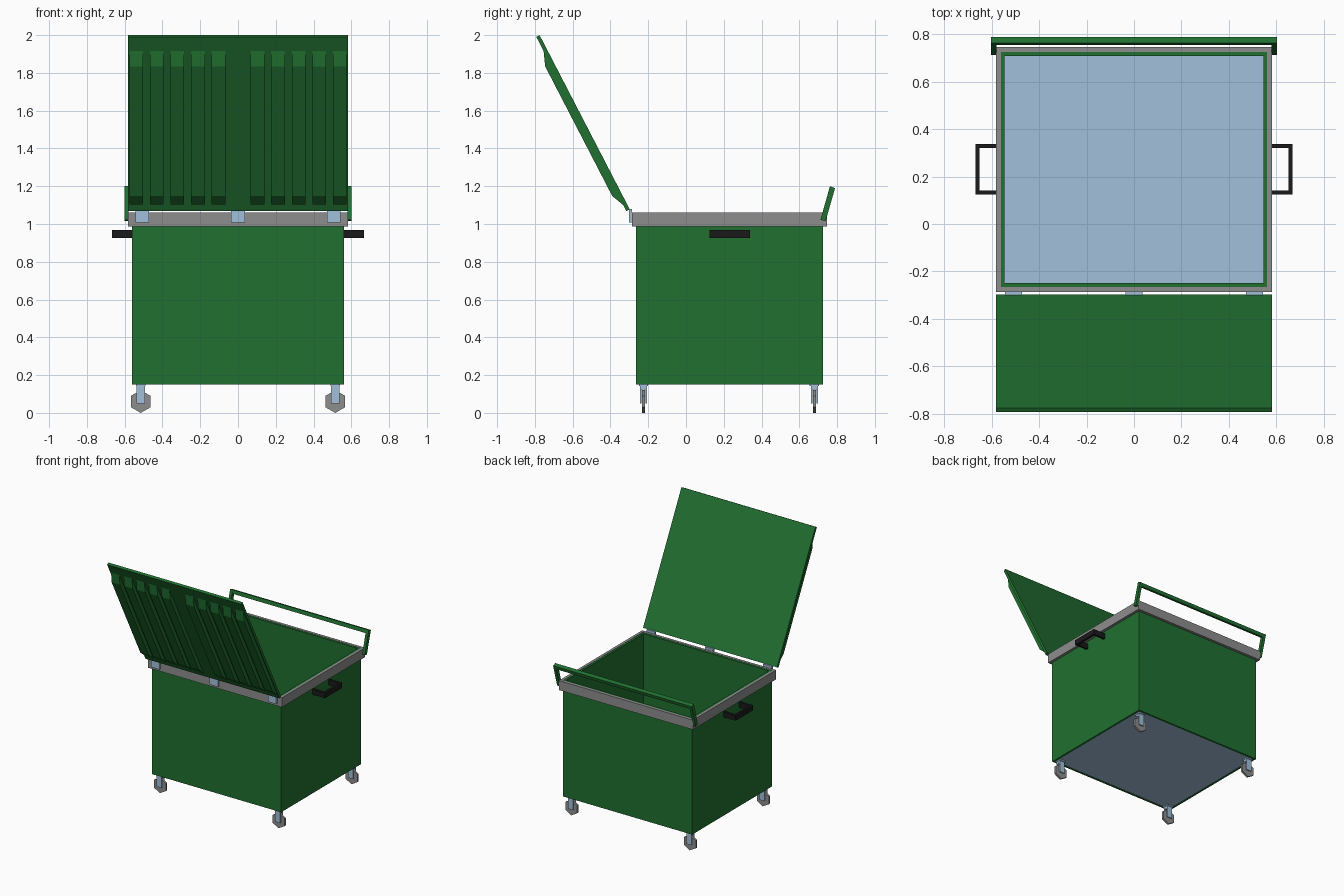
import bpy, bmesh, math
from mathutils import Vector

if "Cube" in bpy.data.objects:
    bpy.data.objects.remove(bpy.data.objects["Cube"])


def material(name, rgb):
    m = bpy.data.materials.new(name)
    m.diffuse_color = (*rgb, 1)
    m.use_nodes = True
    m.node_tree.nodes["Principled BSDF"].inputs["Base Color"].default_value = m.diffuse_color
    return m


GREEN = material("green_paint", (0.015, 0.16, 0.03))
STEEL = material("pale_steel", (0.36, 0.53, 0.70))
BLACK = material("black_rubber", (0.01, 0.01, 0.01))
RIM = material("grey_rim", (0.27, 0.27, 0.27))


def finish(name, bm, mat):
    bmesh.ops.recalc_face_normals(bm, faces=bm.faces)
    me = bpy.data.meshes.new(name)
    bm.to_mesh(me)
    bm.free()
    ob = bpy.data.objects.new(name, me)
    bpy.context.collection.objects.link(ob)
    if mat:
        me.materials.append(mat)
    return ob


def add_prism(bm, pts, axis, a, b):
    """Extrude a 2D profile along an axis (x: pts are y,z; z: pts are x,y)."""
    def put(p, t):
        return (t, p[0], p[1]) if axis == 'x' else (p[0], p[1], t)
    lo = [bm.verts.new(put(p, a)) for p in pts]
    hi = [bm.verts.new(put(p, b)) for p in pts]
    bm.faces.new(lo)
    bm.faces.new(hi)
    n = len(pts)
    for i in range(n):
        j = (i + 1) % n
        bm.faces.new((lo[i], lo[j], hi[j], hi[i]))


def rect(x0, x1, y0, y1):
    return [(x0, y0), (x1, y0), (x1, y1), (x0, y1)]


def add_box(bm, x0, x1, y0, y1, z0, z1):
    add_prism(bm, rect(x0, x1, y0, y1), 'z', z0, z1)


def ring(name, outer, inner, z0, z1, mat):
    """Rectangular tube open at the top and bottom."""
    bm = bmesh.new()
    loops = [[bm.verts.new((x, y, z)) for x, y in r]
             for r, z in ((outer, z0), (outer, z1), (inner, z1), (inner, z0))]
    for k in range(4):
        a, b = loops[k], loops[(k + 1) % 4]
        for i in range(4):
            j = (i + 1) % 4
            bm.faces.new((a[i], a[j], b[j], b[i]))
    return finish(name, bm, mat)


# Container walls, rim band and floor
outer = rect(-0.561, 0.561, -0.266, 0.725)
inner = rect(-0.545, 0.545, -0.249, 0.709)
ring("container_walls", outer, inner, 0.15, 1.06, GREEN)
ring("rim_band", rect(-0.582, 0.582, -0.287, 0.746), outer, 0.988, 1.062, RIM)
bm = bmesh.new()
add_box(bm, -0.545, 0.545, -0.249, 0.709, 0.152, 0.168)
finish("container_floor", bm, STEEL)

# Open lid: thin slab plus ten ribs with sloped ends on its outer face
foot = Vector((-0.298, 1.078))
tip = Vector((-0.775, 2.0))
along = (tip - foot).normalized()
out = Vector((-along.y, along.x))
length = (tip - foot).length


def lid_pt(s, h):
    return foot + along * s + out * h


bm = bmesh.new()
T, H = 0.02, 0.03
add_prism(bm, [lid_pt(0, 0), lid_pt(length, 0), lid_pt(length, T), lid_pt(0, T)],
          'x', -0.582, 0.582)
rib = [lid_pt(0.035, T - 0.004), lid_pt(0.035, T), lid_pt(0.105, T + H),
       lid_pt(length - 0.16, T + H), lid_pt(length - 0.085, T),
       lid_pt(length - 0.085, T - 0.004)]
for side in (-1, 1):
    for i in range(5):
        c = side * (0.103 + 0.109 * i)
        add_prism(bm, rib, 'x', c - 0.036, c + 0.036)
finish("lid", bm, GREEN)

# Hinges
for i, x in enumerate((-0.507, 0, 0.507)):
    bm = bmesh.new()
    add_box(bm, x - 0.036, x + 0.036, -0.302, -0.285, 1.008, 1.08)
    finish(f"hinge_{i + 1}", bm, STEEL)

# Tilted push bar at the back
bm = bmesh.new()
arm = [(0.712, 1.022), (0.739, 1.015), (0.789, 1.19), (0.762, 1.2)]
for s in (-1, 1):
    add_prism(bm, arm, 'x', *sorted((s * 0.58, s * 0.602)))
cross = [(0.755, 1.172), (0.782, 1.165), (0.789, 1.19), (0.762, 1.2)]
add_prism(bm, cross, 'x', -0.58, 0.58)
finish("push_bar", bm, GREEN)

# Side grab handles
for s, label in ((-1, "left"), (1, "right")):
    bm = bmesh.new()
    u = [(0.555, 0.125), (0.668, 0.125), (0.668, 0.338), (0.555, 0.338),
         (0.555, 0.321), (0.651, 0.321), (0.651, 0.142), (0.555, 0.142)]
    add_prism(bm, [(s * x, y) for x, y in u], 'z', 0.925, 0.967)
    finish(f"{label}_grab_handle", bm, BLACK)

# Casters: six-sided wheel held in a fork
for sx, side in ((-1, "left"), (1, "right")):
    for y, end in ((-0.225, "front"), (0.68, "back")):
        x = sx * 0.515
        bm = bmesh.new()
        add_box(bm, x - 0.026, x + 0.026, y - 0.025, y + 0.025, 0.142, 0.152)
        add_box(bm, x - 0.022, x + 0.022, y - 0.019, y + 0.019, 0.125, 0.142)
        for d in (-1, 1):
            y0, y1 = sorted((y + d * 0.011, y + d * 0.019))
            add_box(bm, x - 0.022, x + 0.022, y0, y1, 0.05, 0.125)
        finish(f"{end}_{side}_caster_fork", bm, STEEL)
        bm = bmesh.new()
        hexagon = [(0.06 * math.sin(k * math.pi / 3), 0.06 * math.cos(k * math.pi / 3))
                   for k in range(6)]
        a = [bm.verts.new((x + px, y - 0.008, 0.06 + pz)) for px, pz in hexagon]
        b = [bm.verts.new((x + px, y + 0.008, 0.06 + pz)) for px, pz in hexagon]
        bm.faces.new(a)
        bm.faces.new(b)
        for k in range(6):
            j = (k + 1) % 6
            bm.faces.new((a[k], a[j], b[j], b[k]))
        finish(f"{end}_{side}_caster_wheel", bm, RIM)
